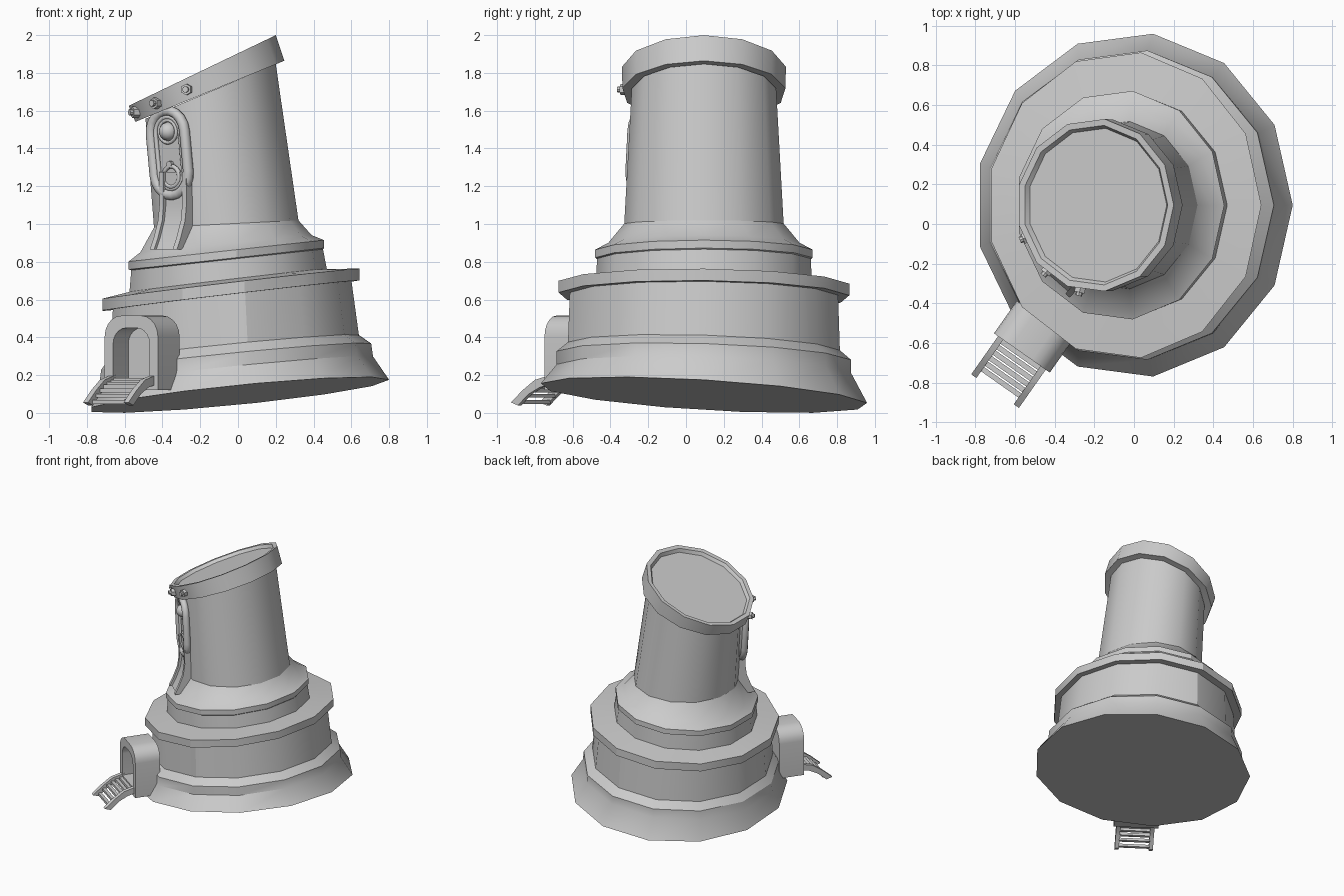
import bpy, bmesh, math
from mathutils import Vector, Matrix

if "Cube" in bpy.data.objects:
    bpy.data.objects.remove(bpy.data.objects["Cube"])

SIDES = 13

def finish(name, bm, angle=30):
    bmesh.ops.recalc_face_normals(bm, faces=bm.faces)
    me = bpy.data.meshes.new(name)
    bm.to_mesh(me)
    bm.free()
    ob = bpy.data.objects.new(name, me)
    bpy.context.collection.objects.link(ob)
    bpy.ops.object.select_all(action='DESELECT')
    ob.select_set(True)
    bpy.context.view_layer.objects.active = ob
    bpy.ops.object.shade_smooth_by_angle(angle=math.radians(angle))
    return ob

def frame(o, x, y, z):
    m = Matrix((x, y, z)).transposed().to_4x4()
    m.translation = o
    return m

def prism(name, pts, m, depth):
    """Outline in local XY, extruded along local Z."""
    bm = bmesh.new()
    f = bm.faces.new([bm.verts.new((p[0], p[1], 0)) for p in pts])
    ext = bmesh.ops.extrude_face_region(bm, geom=[f])
    bmesh.ops.translate(bm, vec=(0, 0, depth),
                        verts=[v for v in ext['geom'] if isinstance(v, bmesh.types.BMVert)])
    bm.transform(m)
    return finish(name, bm)

def tube(name, pts, r, m, cyclic=True):
    """Round bar along local points."""
    cu = bpy.data.curves.new(name, 'CURVE')
    cu.dimensions = '3D'
    cu.bevel_depth = r
    cu.bevel_resolution = 2
    cu.use_fill_caps = True
    s = cu.splines.new('POLY')
    s.points.add(len(pts) - 1)
    for sp, p in zip(s.points, pts):
        sp.co = (*(m @ Vector(p)), 1)
    s.use_cyclic_u = cyclic
    ob = bpy.data.objects.new(name, cu)
    bpy.context.collection.objects.link(ob)
    return ob

def drum(name, m, r, d, seg):
    bm = bmesh.new()
    bmesh.ops.create_cone(bm, cap_ends=True, segments=seg, radius1=r, radius2=r, depth=d, matrix=m)
    return finish(name, bm)

# tilted rings: centre x, radius x, radius y, height, slope x, slope y
RINGS = [
    (0.00, .80, .87, .095, .10, -.06), (-.02, .735, .785, .225, .10, -.03),
    (-.02, .725, .785, .295, .10, -.03), (-.03, .67, .725, .345, .10, -.03),
    (-.04, .64, .715, .63, .115, -.01),
    (-.048, .69, .775, .62, .118, -.01), (-.048, .69, .775, .682, .118, -.01),
    (-.06, .53, .575, .70, .118, -.01), (-.065, .515, .57, .81, .11, 0),
    (-.07, .525, .58, .815, .11, 0), (-.07, .525, .58, .857, .11, 0),
    (-.07, .46, .51, .895, .10, 0), (-.068, .388, .425, 1.0, .05, 0),
    (-.15, .35, .385, 1.70, .42, 0)]
CAP = [(-.155, .35, .385, 1.705, .41, 0), (-.155, .40, .435, 1.70, .41, 0),
       (-.195, .395, .437, 1.81, .48, 0), (-.195, .365, .405, 1.808, .48, 0),
       (-.185, .35, .39, 1.785, .48, 0)]

def at(ring, a):
    cx, rx, ry, z, sx, sy = ring
    dx, dy = rx * math.cos(a), ry * math.sin(a)
    return Vector((cx + dx, .095 + dy, z + sx * dx + sy * dy))

def loft(name, rings):
    bm = bmesh.new()
    loops = [[bm.verts.new(at(r, math.tau * i / SIDES)) for i in range(SIDES)] for r in rings]
    for a, b in zip(loops, loops[1:]):
        for i in range(SIDES):
            j = (i + 1) % SIDES
            bm.faces.new((a[i], a[j], b[j], b[i]))
    bm.faces.new(loops[0])
    bm.faces.new(loops[-1])
    return finish(name, bm)

# tower bodies
loft("base_drum", RINGS[:5])
loft("ledge_and_collar", RINGS[5:])
loft("slanted_cap", CAP)

# bolts round the low side of the cap
for deg in (-158, -131, -104):
    a = math.radians(deg)
    p = at(CAP[1], a).lerp(at(CAP[2], a), .5)
    n = Vector((math.cos(a), math.sin(a), 0))
    rot = n.to_track_quat('Z', 'Y').to_matrix().to_4x4()
    drum("cap_bolt", Matrix.Translation(p) @ rot, .03, .035, 6)
    drum("cap_bolt_tip", Matrix.Translation(p + n * .022) @ rot, .017, .025, 8)

# oval window on the neck
a = math.radians(-131)
lo, hi = at(RINGS[12], a), at(RINGS[13], a)
up = (hi - lo).normalized()
side = Vector((-math.sin(a), math.cos(a), 0))
out = side.cross(up).normalized()
side = up.cross(out)
mid = lo.lerp(hi, .63)
W = frame(mid, side, up, out)

def oval(w, h, n=10):
    s = h - w
    return [(w * math.cos(t), w * math.sin(t) + (s if k == 0 else -s))
            for k in (0, 1) for t in (math.pi * (k + i / n) for i in range(n + 1))]

prism("window_backing", oval(.125, .23), W @ Matrix.Translation((0, 0, -.07)), .07)
tube("window_frame", [(x, y, .005) for x, y in oval(.118, .225)], .028, W)
tube("window_inner_frame", [(x, y, .005) for x, y in oval(.085, .192)], .012, W)
bm = bmesh.new()
bmesh.ops.create_uvsphere(bm, u_segments=14, v_segments=8, radius=.05,
                          matrix=W @ Matrix.Translation((0, .115, 0)))
finish("upper_knob", bm, 60)
circle = [(math.cos(math.tau * i / 16), math.sin(math.tau * i / 16)) for i in range(16)]
tube("upper_knob_ring", [(.06 * x, .115 + .06 * y, .005) for x, y in circle], .01, W)
tube("lower_ring", [(.055 * x, -.125 + .055 * y, .008) for x, y in circle], .012, W)
drum("lower_ring_tab", W @ Matrix.Translation((0, -.06, .005)), .018, .03, 8)

# flared fluted strip under the window
rad = Vector((math.cos(a), math.sin(a), 0))
tang = Vector((-math.sin(a), math.cos(a), 0))
Zv = Vector((0, 0, 1))
foot = at(RINGS[11], a)
path = [mid - up * .1, lo + up * .12, lo + Zv * .03 + rad * .015, lo.lerp(foot, .5) + rad * .01, foot]
prof = [((p - lo).dot(rad), (p - lo).dot(Zv)) for p in path]
for off, w, d in ((-.095, .03, .03), (.065, .03, .03), (-.07, .14, .012)):
    outline = [(x + d, z) for x, z in prof] + [(x - .06, z) for x, z in reversed(prof)]
    prism("window_strip", outline, frame(lo + tang * off, rad, Zv, tang), w)

# doorway arch
o = Vector((-.575, -.818, 0)).normalized()
r = Vector((-o.y, o.x, 0))
door = Vector((-.565, -.65, 0))
D = frame(door, r, Zv, o)

def arch(hw, top, c, bottom, n=5):
    pts = [(hw, bottom)]
    for sgn, base in ((1, 0), (-1, math.pi / 2)):
        for i in range(n + 1):
            t = base + math.pi / 2 * i / n
            pts.append((sgn * (hw - c) + c * math.cos(t), top - c + c * math.sin(t)))
    return pts + [(-hw, bottom)]

prism("door_arch", arch(.172, .515, .11, .12) + arch(.118, .45, .085, .12)[::-1],
      D @ Matrix.Translation((0, 0, -.2)), .2)
prism("door_panel", arch(.125, .455, .085, .12), D @ Matrix.Translation((0, 0, -.2)), .06)
prism("door_sill", [(-.12, .12), (.12, .12), (.12, .185), (-.12, .185)],
      D @ Matrix.Translation((0, 0, -.2)), .2)

# stairs: curved side rails and six treads
top = [(-.02, .20), (.08, .175), (.16, .12), (.235, .055)]
low = [(.19, .04), (.12, .10), (.05, .135), (-.02, .15)]
for s in (-.147, .115):
    prism("stair_rail", top + low, frame(door + r * s, o, Zv, r), .032)
for i in range(6):
    t = i / 5
    x, z = .01 + .17 * t, .165 - .03 * t - .075 * t * t
    prism("stair_tread", [(x - .012, z - .012), (x + .014, z - .012), (x + .014, z + .008), (x - .012, z + .008)],
          frame(door - r * .12, o, Zv, r), .24)
